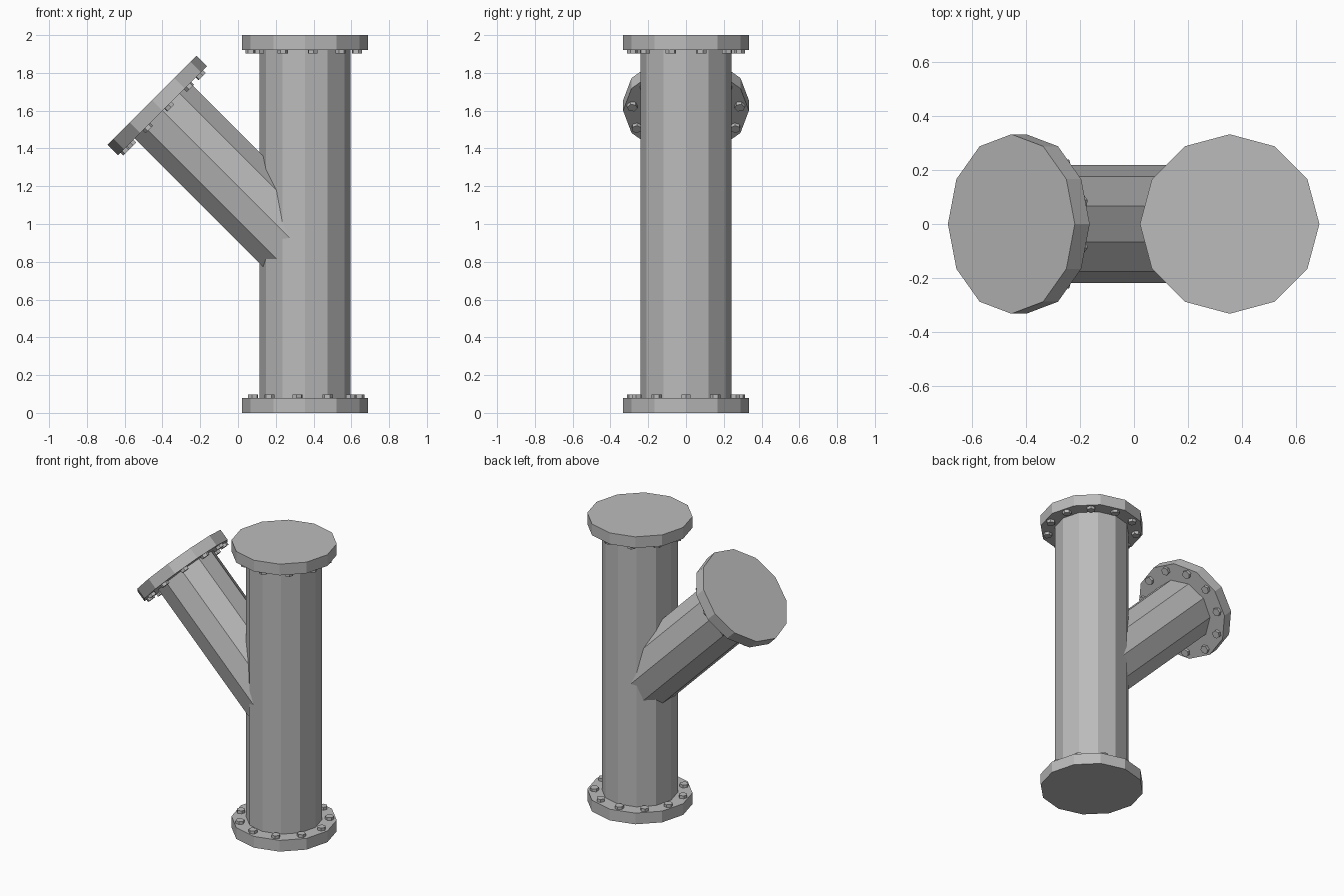
import bpy
from math import pi, cos, sin
from mathutils import Matrix, Vector

cube = bpy.data.objects.get("Cube")
if cube:
    bpy.data.objects.remove(cube)

GREY = (0.5, 0.5, 0.5, 1.0)
metal = bpy.data.materials.new("grey_metal")
metal.use_nodes = True
metal.diffuse_color = GREY
metal.node_tree.nodes["Principled BSDF"].inputs["Base Color"].default_value = GREY

FLANGE_R, FLANGE_T = 0.333, 0.078
BOLT_RING, BOLT_R, BOLT_H, BOLT_COUNT = 0.287, 0.028, 0.02, 11


def prism(name, sides, radius, z0, z1, frame, turn=0.0, centre=(0, 0)):
    """Flat-sided closed prism from z0 to z1 in the given frame, first corner at angle turn."""
    ring = [(centre[0] + radius * cos(turn + 2 * pi * i / sides),
             centre[1] + radius * sin(turn + 2 * pi * i / sides)) for i in range(sides)]
    verts = [frame @ Vector((x, y, z)) for z in (z0, z1) for x, y in ring]
    faces = [tuple(reversed(range(sides))), tuple(range(sides, 2 * sides))]
    for i in range(sides):
        j = (i + 1) % sides
        faces.append((i, j, sides + j, sides + i))
    mesh = bpy.data.meshes.new(name)
    mesh.from_pydata(verts, [], faces)
    mesh.materials.append(metal)
    obj = bpy.data.objects.new(name, mesh)
    bpy.context.collection.objects.link(obj)
    return obj


def flange(name, frame):
    """Blind flange: outer face at local z = 0, bolt heads on the +z side."""
    prism(name + "_flange", 12, FLANGE_R, 0, FLANGE_T, frame)
    for i in range(BOLT_COUNT):
        a = 2 * pi * i / BOLT_COUNT
        prism(f"{name}_bolt_{i + 1}", 6, BOLT_R, FLANGE_T - 0.01, FLANGE_T + BOLT_H,
              frame, a, (BOLT_RING * cos(a), BOLT_RING * sin(a)))


# Frames: each has its origin on an outer flange face, with z pointing into the pipe
bottom = Matrix.Translation((0.355, 0, 0))
top = Matrix.Translation((0.355, 0, 2)) @ Matrix.Rotation(pi, 4, "Y")
branch = Matrix.Translation((-0.455, 0, 1.655)) @ Matrix.Rotation(pi * 0.75, 4, "Y")

# Upright pipe and slanted branch pipe
prism("main_pipe", 12, 0.24, FLANGE_T / 2, 2 - FLANGE_T / 2, bottom)
prism("branch_pipe", 10, 0.218, FLANGE_T / 2, 1.15, branch, pi / 2)

# Bolted end flanges
flange("bottom", bottom)
flange("top", top)
flange("branch", branch)
